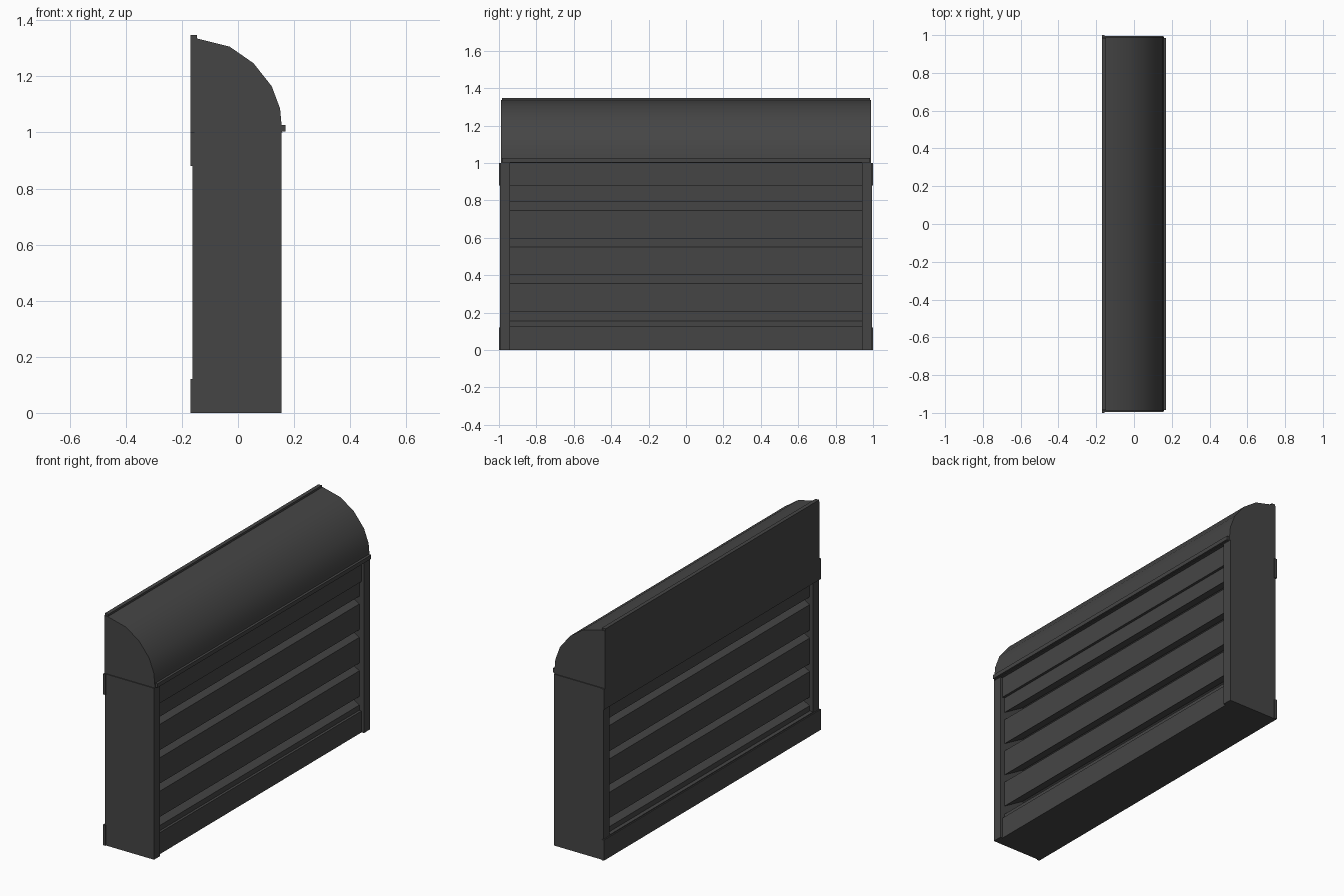
import bpy, bmesh

if "Cube" in bpy.data.objects:
    bpy.data.objects.remove(bpy.data.objects["Cube"])

dark = bpy.data.materials.new("dark_metal")
dark.diffuse_color = (0.06, 0.06, 0.06, 1)
dark.use_nodes = True
dark.node_tree.nodes["Principled BSDF"].inputs["Base Color"].default_value = dark.diffuse_color


def extrude_y(name, profile, y0, y1, smooth=False):
    """Extrude an x/z outline along y."""
    bm = bmesh.new()
    face = bm.faces.new([bm.verts.new((x, y0, z)) for x, z in profile])
    out = bmesh.ops.extrude_face_region(bm, geom=[face])
    for v in out["geom"]:
        if isinstance(v, bmesh.types.BMVert):
            v.co.y = y1
    bmesh.ops.recalc_face_normals(bm, faces=bm.faces)
    me = bpy.data.meshes.new(name)
    bm.to_mesh(me)
    bm.free()
    me.materials.append(dark)
    ob = bpy.data.objects.new(name, me)
    bpy.context.collection.objects.link(ob)
    if smooth:
        bpy.ops.object.select_all(action='DESELECT')
        ob.select_set(True)
        bpy.context.view_layer.objects.active = ob
        bpy.ops.object.shade_smooth_by_angle(angle=0.6)
    return ob


def box(name, x0, x1, y0, y1, z0, z1):
    return extrude_y(name, [(x0, z0), (x1, z0), (x1, z1), (x0, z1)], y0, y1)


# End walls, whose front and back edges form the posts
for side, s in (("left", -1), ("right", 1)):
    box(side + "_end_wall", -0.163, 0.155, *sorted((s * 0.94, s * 0.995)), 0.0, 1.0)

# Solid floor block and front rails
box("bottom_rail", -0.163, 0.14, -0.94, 0.94, 0.0, 0.125)
box("top_rail", -0.163, 0.14, -0.94, 0.94, 0.88, 1.0)
# Back rails, slightly proud of the end walls
box("back_bottom_rail", -0.17, -0.155, -1.0, 1.0, 0.0, 0.12)
box("back_top_panel", -0.17, -0.155, -1.0, 1.0, 0.88, 1.0)

# Chevron louvre blades: vertical lips, ridge in the middle
F, B, RISE = 0.125, -0.14, 0.075
for i in range(3):
    z0 = 0.205 + 0.195 * i
    z1 = z0 + 0.15
    extrude_y(f"louvre_blade_{i + 1}",
              [(F, z0), (F, z1), (0, z1 + RISE), (B, z1), (B, z0), (0, z0 + RISE)],
              -0.94, 0.94)
extrude_y("louvre_sill", [(F, 0.12), (F, 0.155), (0, 0.155 + RISE), (B, 0.155), (B, 0.12)],
          -0.94, 0.94)
extrude_y("louvre_head", [(F, 0.79), (F, 0.89), (B, 0.89), (B, 0.79), (0, 0.79 + RISE)],
          -0.94, 0.94)

# Curved hood with a lip along its top and front edges
extrude_y("hood", [(-0.17, 1.0), (0.158, 1.0), (0.155, 1.03), (0.15, 1.085),
                   (0.12, 1.165), (0.055, 1.247), (-0.03, 1.306),
                   (-0.15, 1.336), (-0.17, 1.336)], -0.99, 0.99, smooth=True)
box("hood_top_lip", -0.17, -0.147, -0.985, 0.985, 1.33, 1.347)
box("hood_front_lip", 0.15, 0.17, -0.985, 0.985, 1.003, 1.026)
